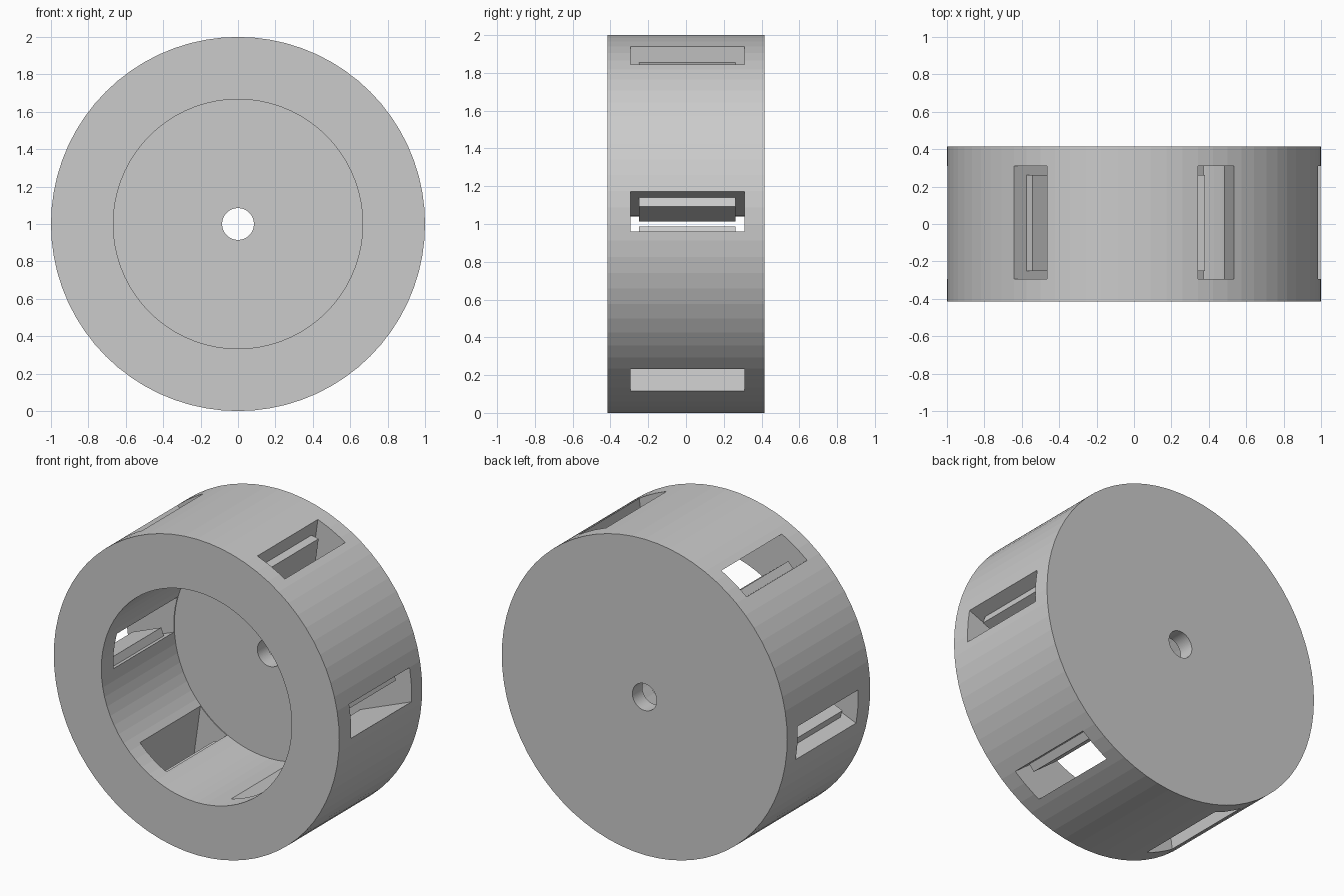
import bpy, bmesh
from math import cos, sin, tan, radians, pi

if "Cube" in bpy.data.objects:
    bpy.data.objects.remove(bpy.data.objects["Cube"])

SEG = 72
SLOPE = tan(radians(22))


def finish(name, bm):
    bmesh.ops.recalc_face_normals(bm, faces=bm.faces)
    me = bpy.data.meshes.new(name)
    bm.to_mesh(me)
    bm.free()
    ob = bpy.data.objects.new(name, me)
    bpy.context.collection.objects.link(ob)
    return ob


def ring_of_prisms(name, profile, y0, y1, count=6):
    """Prisms along y, profile given as (radial, tangential), repeated round the axis."""
    bm = bmesh.new()
    for k in range(count):
        a = 2 * pi * k / count
        pts = [(r * cos(a) - t * sin(a), 1 + r * sin(a) + t * cos(a)) for r, t in profile]
        f = [bm.verts.new((x, y0, z)) for x, z in pts]
        b = [bm.verts.new((x, y1, z)) for x, z in pts]
        bm.faces.new(f)
        bm.faces.new(b[::-1])
        for i in range(len(pts)):
            j = (i + 1) % len(pts)
            bm.faces.new((f[i], b[i], b[j], f[j]))
    return finish(name, bm)


# Drum: open at the front, back wall with an axle hole
section = [(.667, -.415), (1, -.415), (1, .415), (.085, .415), (.085, .315), (.667, .315)]
bm = bmesh.new()
rings = []
for s in range(SEG):
    a = 2 * pi * s / SEG
    rings.append([bm.verts.new((r * cos(a), y, 1 + r * sin(a))) for r, y in section])
for s in range(SEG):
    p, q = rings[s], rings[(s + 1) % SEG]
    for i in range(len(section)):
        j = (i + 1) % len(section)
        bm.faces.new((p[i], p[j], q[j], q[i]))
drum = finish("drum", bm)


# Slanted slots through the rim
def upper(r):
    return .173 + (r - .985) * SLOPE


def lower(r):
    return -.04 + (r - .999) * SLOPE


slots = ring_of_prisms("slot_cutter", [(.55, lower(.55)), (1.15, lower(1.15)),
                                       (1.15, upper(1.15)), (.55, upper(.55))], -.295, .31)

# Raised bar on one wall of each slot, sunk slightly into the wall
bars = ring_of_prisms("slot_bar", [(.899, .160), (.922, .093), (.722, .012), (.696, .078)],
                      -.25, .263)

for tool, op in ((slots, 'DIFFERENCE'), (bars, 'UNION')):
    tool.hide_render = True
    m = drum.modifiers.new(tool.name, 'BOOLEAN')
    m.operation = op
    m.solver = 'EXACT'
    m.object = tool

# Bake the cuts and remove the helpers
bpy.context.view_layer.update()
dg = bpy.context.evaluated_depsgraph_get()
baked = bpy.data.meshes.new_from_object(drum.evaluated_get(dg))
drum.modifiers.clear()
drum.data = baked
for tool in (slots, bars):
    bpy.data.objects.remove(tool)
